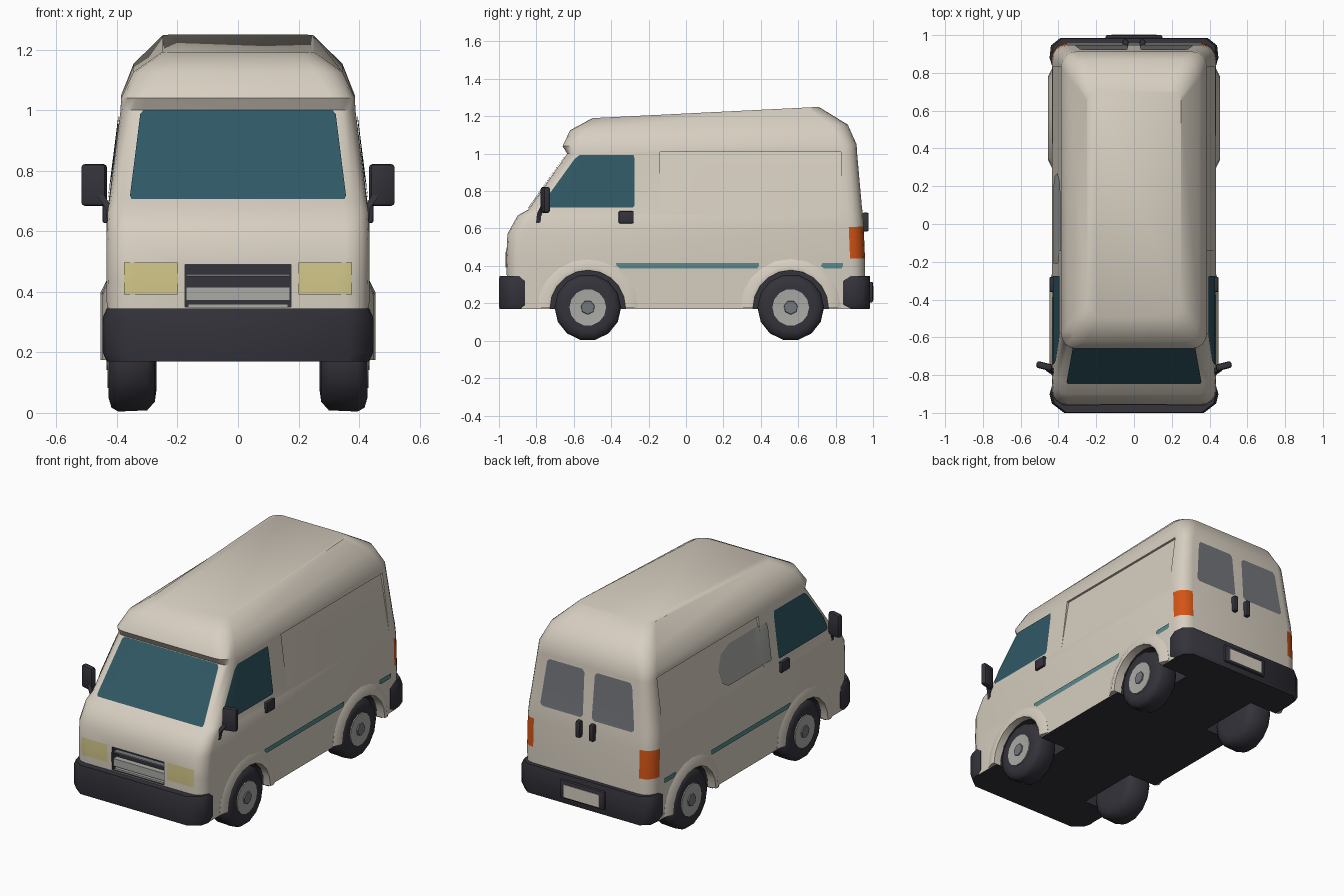
import bpy, bmesh, math
from mathutils import Vector
from mathutils.bvhtree import BVHTree

if "Cube" in bpy.data.objects:
    bpy.data.objects.remove(bpy.data.objects["Cube"])


def material(name, r, g, b):
    m = bpy.data.materials.new(name)
    m.diffuse_color = (r, g, b, 1)
    m.use_nodes = True
    m.node_tree.nodes["Principled BSDF"].inputs["Base Color"].default_value = m.diffuse_color
    return m


CREAM = material("cream paint", .68, .62, .53)
BLACK = material("dark plastic", .034, .033, .043)
GLASS = material("teal glass", .030, .100, .130)
SMOKE = material("grey glass", .17, .18, .20)
YELLOW = material("headlight yellow", .64, .57, .25)
ORANGE = material("lamp orange", .65, .09, .008)
STRIPE = material("teal stripe", .10, .25, .26)
SILVER = material("light grey", .40, .40, .38)


def finish(name, bm, mats, angle=40, recalc=True):
    if recalc:
        bmesh.ops.recalc_face_normals(bm, faces=bm.faces)
    me = bpy.data.meshes.new(name)
    bm.to_mesh(me)
    bm.free()
    ob = bpy.data.objects.new(name, me)
    bpy.context.collection.objects.link(ob)
    for m in mats:
        me.materials.append(m)
    bpy.ops.object.select_all(action='DESELECT')
    ob.select_set(True)
    bpy.context.view_layer.objects.active = ob
    bpy.ops.object.shade_smooth_by_angle(angle=math.radians(angle))
    return ob


def loft(name, rings, mats, angle=40, closed=True, rule=None):
    """Skin a list of equal-length point rings and cap both ends."""
    bm = bmesh.new()
    vs = [[bm.verts.new(p) for p in ring] for ring in rings]
    n = len(rings[0])
    for i in range(len(vs) - 1):
        for j in range(n if closed else n - 1):
            k = (j + 1) % n
            f = bm.faces.new((vs[i][j], vs[i][k], vs[i + 1][k], vs[i + 1][j]))
            if rule:
                f.material_index = rule(i, f.calc_center_median())
    bottom = bm.faces.new(vs[0])
    bm.faces.new(vs[-1])
    if rule:
        bottom.material_index = 1
    return finish(name, bm, mats, angle)


def box(name, c, s, mat, bevel=0.0, turn=0.0):
    bm = bmesh.new()
    bmesh.ops.create_cube(bm, size=1)
    for v in bm.verts:
        v.co = Vector((v.co.x * s[0], v.co.y * s[1], v.co.z * s[2]))
    if bevel:
        bmesh.ops.bevel(bm, geom=bm.edges[:], offset=bevel, segments=2, affect='EDGES', profile=.5)
    for v in bm.verts:
        x, y, z = v.co
        v.co = (x * math.cos(turn) - y * math.sin(turn) + c[0],
                x * math.sin(turn) + y * math.cos(turn) + c[1], z + c[2])
    return finish(name, bm, [mat])


def wheel_ring(x, y, z, r, n):
    return [(x, y + r * math.sin(2 * math.pi * (k + .5) / n),
             z + r * math.cos(2 * math.pi * (k + .5) / n)) for k in range(n)]


# Body: rounded rectangles stacked upward, tilted where the roof slopes
def body_ring(yf, zf, yb, zb, hw, r, seg=4):
    pts = []
    for cx, cy, a0 in ((hw - r, yb - r, 0), (-hw + r, yb - r, 90),
                       (-hw + r, yf + r, 180), (hw - r, yf + r, 270)):
        for k in range(seg + 1):
            a = math.radians(a0 + 90 * k / seg)
            x, y = cx + r * math.cos(a), cy + r * math.sin(a)
            pts.append((x, y, zf + (zb - zf) * (y - yf) / (yb - yf)))
    return pts


LEVELS = [(-.955, .17, .960, .17, .430, .08), (-.960, .44, .957, .44, .435, .08),
          (-.955, .57, .950, .61, .435, .08), (-.900, .67, .945, .68, .430, .08),
          (-.845, .70, .940, .72, .425, .08), (-.635, 1.00, .915, 1.00, .388, .07),
          (-.660, 1.04, .912, 1.05, .386, .08), (-.620, 1.125, .865, 1.155, .345, .09),
          (-.500, 1.19, .710, 1.25, .250, .06)]


def tail_lamp(level, c):
    return 2 if level == 1 and c.y > .87 and abs(c.x) > .35 else 0


body = loft("body", [body_ring(*l) for l in LEVELS], [CREAM, BLACK, ORANGE], rule=tail_lamp)

# Cutters: wheel wells, grille recess, side panel recesses
WHEELS = [("front", -.525), ("rear", .56)]
SIDES = [("right", 1), ("left", -1)]
cutters = [box("grille_cutter", (0, -.95, .42), (.35, .10, .14), BLACK)]
for side, s in SIDES:
    for end, y in WHEELS:
        cutters.append(loft(end + "_well_cutter", [wheel_ring(s * x, y, .18, .205, 16)
                                                   for x in (.24, .60)], [BLACK]))
    prof = [(.431, .67), (.374, 1.01), (.47, 1.01), (.47, .67)]
    cutters.append(loft("panel_cutter", [[(s * x, y, z) for x, z in prof]
                                         for y in (-.14, .83)], [CREAM]))
for c in cutters:
    m = body.modifiers.new("cut", 'BOOLEAN')
    m.operation, m.object, m.solver, m.material_mode = 'DIFFERENCE', c, 'EXACT', 'TRANSFER'
    bpy.ops.object.select_all(action='DESELECT')
    body.select_set(True)
    bpy.context.view_layer.objects.active = body
    bpy.ops.object.modifier_apply(modifier=m.name)
    bpy.data.objects.remove(c)
bpy.ops.object.shade_smooth_by_angle(angle=math.radians(40))

scan = bmesh.new()
scan.from_mesh(body.data)
TREE = BVHTree.FromBMesh(scan)


# Thin skins laid on the body; rows are (height, start, end)
def skin(name, facing, rows, mat, nu=10, sub=3, lift=.005):
    d = Vector({"front": (0, -1, 0), "back": (0, 1, 0),
                "right": (1, 0, 0), "left": (-1, 0, 0)}[facing])
    full = []
    for a, b in zip(rows, rows[1:]):
        full += [[p + (q - p) * k / sub for p, q in zip(a, b)] for k in range(sub)]
    full.append(rows[-1])
    bm = bmesh.new()
    grid = []
    for v, u0, u1 in full:
        line = []
        for k in range(nu + 1):
            u = u0 + (u1 - u0) * k / nu
            o = Vector((u, 0, v)) if d.y else Vector((0, u, v))
            hit, nrm, _, _ = TREE.ray_cast(o + d * 2, -d)
            line.append(bm.verts.new(hit + nrm * lift if hit else o + d * .43))
        grid.append(line)
    for a, b in zip(grid, grid[1:]):
        for k in range(nu):
            f = bm.faces.new((a[k], a[k + 1], b[k + 1], b[k]))
            f.normal_update()
            if f.normal.dot(d) < 0:
                f.normal_flip()
    return finish(name, bm, [mat], recalc=False)


skin("windscreen", "front", [(.703, -.350, .350), (.715, -.356, .356),
                             (.985, -.322, .322), (.997, -.312, .312)], GLASS)
for side, s in SIDES:
    skin(side + "_cab_window", side, [(.712, -.735, -.285), (.722, -.745, -.275), (.79, -.725, -.275),
                                      (.97, -.595, -.275), (.993, -.565, -.280)], GLASS)
    skin(side + "_long_stripe", side, [(.385, -.35, .38), (.40, -.37, .39), (.415, -.375, .39)], STRIPE)
    skin(side + "_short_stripe", side, [(.385, .74, .83), (.40, .72, .84), (.415, .73, .84)], STRIPE, 4)
    skin(side + "_headlight", "front", [(.392, s * .20, s * .375), (.497, s * .20, s * .375)], YELLOW)
    skin(side + "_rear_window", "back", [(.700, s * .045, s * .300), (.715, s * .030, s * .315),
                                         (.965, s * .035, s * .285), (.982, s * .050, s * .270)], SMOKE)
skin("left_side_window", "left", [(.73, -.21, .20), (.76, -.21, .25), (.85, -.21, .27),
                                  (.92, -.21, .23), (.955, -.20, .14)], SILVER)

# Grille bars
for i, (z, h, w) in enumerate(((.393, .045, .345), (.353, .014, .33), (.455, .008, .345))):
    box("grille_bar_%d" % i, (0, -.93, z), (w, .035, h), SILVER if i < 2 else SMOKE)


# Bumpers: rounded wrap-around blocks
def bumper(name, half, taper):
    outline = half + [(-x, y) for x, y in reversed(half)]
    mid = sum(y for _, y in half) / len(half)
    rings = [[(x * k, mid + (y - mid) * k, z) for x, y in outline]
             for z, k in ((.17, taper), (.20, 1), (.315, 1), (.345, .97))]
    return loft(name, rings, [BLACK], 50)


bumper("front_bumper", [(.435, -.86), (.447, -.90), (.435, -.95), (.37, -1.0)], .97)
bumper("rear_bumper", [(.435, .84), (.447, .88), (.44, .945), (.39, .985)], .96)
box("plate_holder", (0, .975, .26), (.30, .05, .11), BLACK, .008)
box("number_plate", (0, 1.0, .255), (.24, .006, .075), CREAM)

for side, s in SIDES:
    for end, y in WHEELS:
        tag = "%s_%s_" % (end, side)
        # Tyre, rim and hub
        tyre = ((.27, .11), (.275, .145), (.30, .174), (.395, .178), (.418, .165), (.428, .13), (.424, .09))
        loft(tag + "tyre", [wheel_ring(s * x, y, .178, r, 14) for x, r in tyre], [BLACK], 50)
        loft(tag + "rim", [wheel_ring(s * x, y, .178, r, 14) for x, r in
                           ((.41, .098), (.431, .098), (.428, .06))], [SILVER])
        loft(tag + "hub", [wheel_ring(s * x, y, .178, r, 7) for x, r in
                           ((.42, .04), (.435, .036))], [SMOKE])
        # Flared arch above the wheel
        out = .455 if end == "rear" else .448
        section = ((.200, .40), (.202, out - .004), (.222, out), (.268, .432), (.262, .40))
        arch = []
        for k in range(11):
            a = math.pi * k / 10
            arch.append([(s * x, y + r * math.cos(a), .175 + r * math.sin(a)) for r, x in section])
        loft(tag + "arch", arch, [CREAM])
    # Door mirror, its stalk and the handles
    box(side + "_mirror", (s * .475, -.752, .753), (.085, .036, .138), BLACK, .012, s * .25)
    stalk = ((.42, -.79, .63), (.425, -.785, .675), (.455, -.765, .72))
    loft(side + "_mirror_stalk", [[(s * (x + dx), y + dy, z) for dx, dy in
                                   ((-.012, -.012), (.012, -.012), (.012, .012), (-.012, .012))]
                                  for x, y, z in stalk], [BLACK])
    box(side + "_door_handle", (s * .436, -.32, .66), (.022, .08, .065), BLACK, .006)
    box(side + "_rear_handle", (s * .045, .96, .635), (.03, .034, .10), BLACK, .008)
scan.free()
